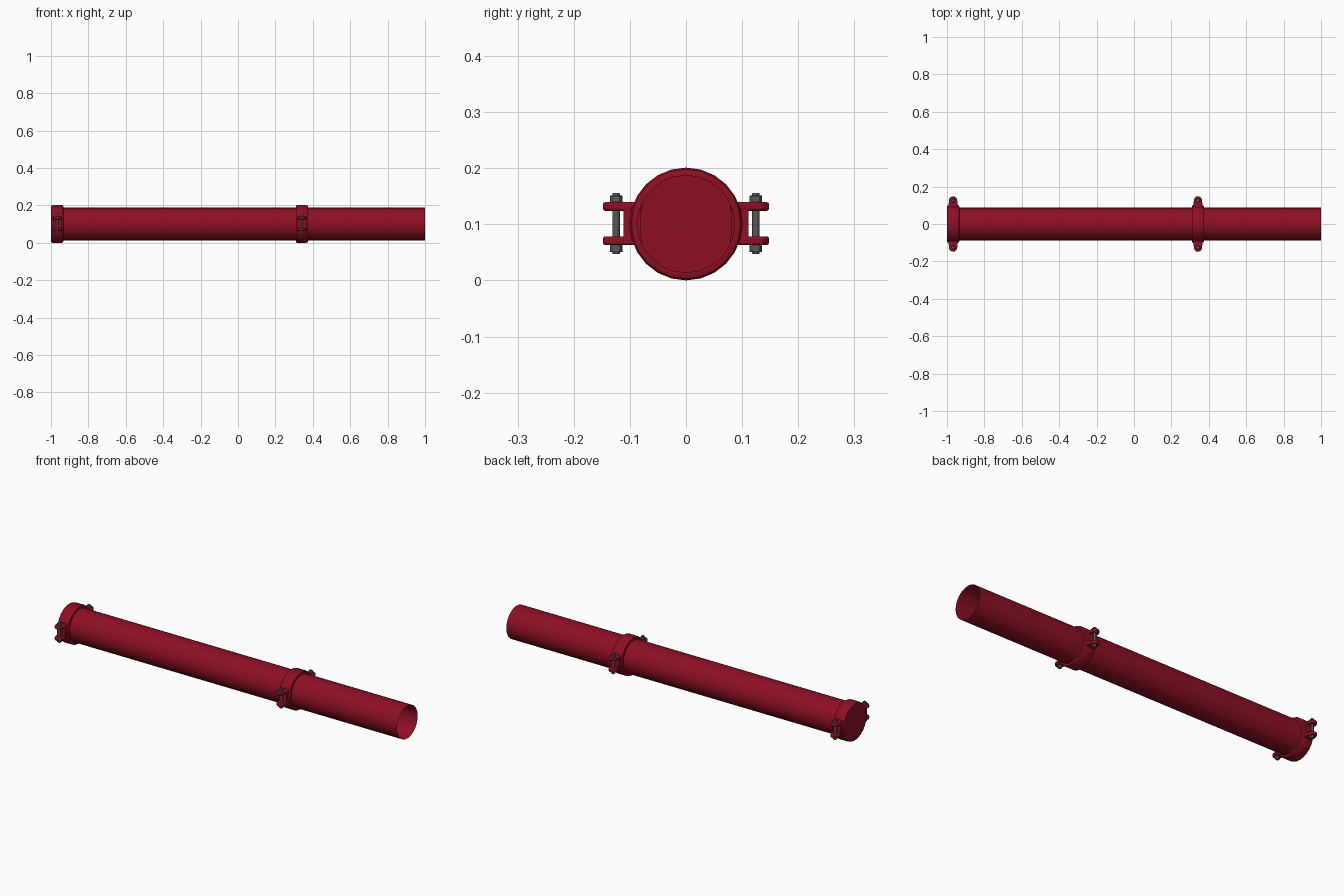
import bpy, bmesh, math
from mathutils import Matrix

if "Cube" in bpy.data.objects:
    bpy.data.objects.remove(bpy.data.objects["Cube"])

Z = 0.101          # pipe axis height
R = 0.087          # pipe radius
COUPLINGS = {"end": -0.967, "middle": 0.342}


def material(name, col):
    m = bpy.data.materials.new(name)
    m.diffuse_color = (*col, 1)
    m.use_nodes = True
    m.node_tree.nodes["Principled BSDF"].inputs["Base Color"].default_value = m.diffuse_color
    return m


RED = material("deep red paint", (0.27, 0.005, 0.018))
GREY = material("bolt grey", (0.10, 0.10, 0.10))


def finish(bm, name, mat, bevel=0.0):
    bmesh.ops.recalc_face_normals(bm, faces=bm.faces)
    me = bpy.data.meshes.new(name)
    bm.to_mesh(me)
    bm.free()
    me.materials.append(mat)
    ob = bpy.data.objects.new(name, me)
    bpy.context.collection.objects.link(ob)
    if bevel:
        b = ob.modifiers.new("bevel", 'BEVEL')
        b.width, b.segments, b.limit_method = bevel, 2, 'ANGLE'
    bpy.ops.object.select_all(action='DESELECT')
    ob.select_set(True)
    bpy.context.view_layer.objects.active = ob
    bpy.ops.object.shade_smooth_by_angle(angle=math.radians(35))
    return ob


def lathe(profile, sides, closed):
    """Revolve (x, radius) points about the pipe axis."""
    bm = bmesh.new()
    rings = []
    for i in range(sides):
        a = 2 * math.pi * i / sides
        rings.append([bm.verts.new((x, r * math.sin(a), Z + r * math.cos(a)))
                      for x, r in profile])
    n = len(profile)
    for i in range(sides):
        a, b = rings[i], rings[(i + 1) % sides]
        for j in range(n if closed else n - 1):
            k = (j + 1) % n
            bm.faces.new((a[j], b[j], b[k], a[k]))
    return bm, rings


def prism(bm, outline, z0, z1):
    lo = [bm.verts.new((x, y, z0)) for x, y in outline]
    hi = [bm.verts.new((x, y, z1)) for x, y in outline]
    n = len(outline)
    bm.faces.new(lo[::-1])
    bm.faces.new(hi)
    for i in range(n):
        j = (i + 1) % n
        bm.faces.new((lo[i], lo[j], hi[j], hi[i]))


def cylinder(bm, x, y, z0, z1, r, sides):
    bmesh.ops.create_cone(bm, cap_ends=True, segments=sides, radius1=r, radius2=r,
                          depth=z1 - z0,
                          matrix=Matrix.Translation((x, y, (z0 + z1) / 2)))


# open pipe, closed at the left end
bm, rings = lathe([(-0.999, R), (1.0, R)], 32, False)
bm.faces.new([r[0] for r in rings])
finish(bm, "pipe", RED)

for tag, cx in COUPLINGS.items():
    # clamp ring with rounded shoulders
    half = [(0.033, 0.0865), (0.033, 0.0930), (0.031, 0.0975), (0.025, 0.1005)]
    prof = [(cx + x, r) for x, r in half] + [(cx - x, r) for x, r in half[::-1]]
    bm, _ = lathe(prof, 24, True)
    finish(bm, tag + "_coupling_ring", RED)

    for side, s in (("front", -1), ("back", 1)):
        # web joining the lugs to the ring
        bm = bmesh.new()
        prism(bm, [(cx - 0.024, s * 0.08), (cx + 0.024, s * 0.08),
                   (cx + 0.023, s * 0.111), (cx - 0.023, s * 0.111)], 0.066, 0.136)
        finish(bm, f"{tag}_{side}_web", RED)

        # upper and lower lugs with round ends
        w = 0.022
        tip = [(cx + w * math.cos(math.pi * i / 10),
                s * (0.126 + w * math.sin(math.pi * i / 10))) for i in range(11)]
        outline = [(cx + 0.026, s * 0.078)] + tip + [(cx - 0.026, s * 0.078)]
        bm = bmesh.new()
        prism(bm, outline, 0.0635, 0.079)
        prism(bm, outline, 0.1245, 0.140)
        finish(bm, f"{tag}_{side}_lugs", RED, 0.004)

        # bolt shank with hex nuts
        bm = bmesh.new()
        y = s * 0.1245
        cylinder(bm, cx, y, 0.0475, 0.1565, 0.0065, 12)
        cylinder(bm, cx, y, 0.051, 0.0640, 0.0115, 6)
        cylinder(bm, cx, y, 0.1395, 0.1515, 0.0115, 6)
        finish(bm, f"{tag}_{side}_bolt", GREY, 0.001)

# settle the model on the ground
for ob in bpy.context.collection.objects:
    ob.location.z -= Z - 0.1005
